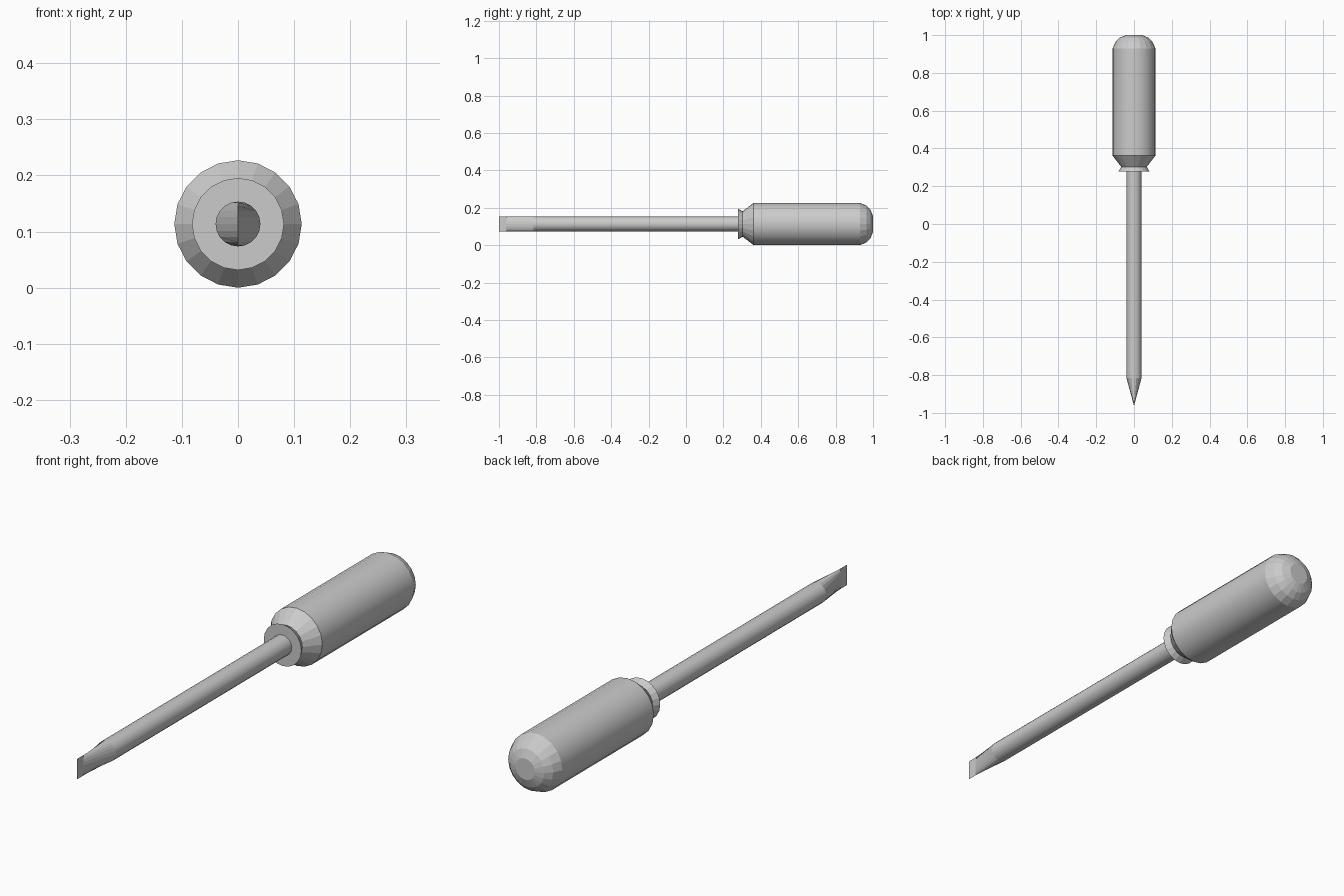
import bpy, bmesh
from math import sin, cos, pi

if "Cube" in bpy.data.objects:
    bpy.data.objects.remove(bpy.data.objects["Cube"])

SIDES = 20
AXIS_Z = 0.1135


def lathe(name, rings, smooth_bands=()):
    """Skin rings (y, x radius, z radius) along y and cap both ends."""
    bm = bmesh.new()
    loops = []
    for y, rx, rz in rings:
        loops.append([bm.verts.new((rx * sin(2 * pi * i / SIDES), y,
                                    AXIS_Z + rz * cos(2 * pi * i / SIDES)))
                      for i in range(SIDES)])
    for k in range(len(loops) - 1):
        a, b = loops[k], loops[k + 1]
        for i in range(SIDES):
            j = (i + 1) % SIDES
            f = bm.faces.new((a[i], a[j], b[j], b[i]))
            f.smooth = k in smooth_bands
    bm.faces.new(loops[0])
    bm.faces.new(loops[-1])
    bmesh.ops.recalc_face_normals(bm, faces=bm.faces)
    # keep borders between smooth and flat bands crisp
    for e in bm.edges:
        e.smooth = all(f.smooth for f in e.link_faces)
    mesh = bpy.data.meshes.new(name)
    bm.to_mesh(mesh)
    bm.free()
    obj = bpy.data.objects.new(name, mesh)
    bpy.context.collection.objects.link(obj)
    return obj


# Handle: flared collar, neck, shoulder, long grip and domed end
handle_profile = [(0.277, 0.082), (0.303, 0.068), (0.362, 0.1135),
                  (0.93, 0.1135), (0.965, 0.098), (0.987, 0.075), (1.0, 0.042)]
lathe("handle", [(y, r, r) for y, r in handle_profile], smooth_bands=(2,))

# Shaft: round rod pinched to a thin upright blade
R = 0.04
lathe("shaft_and_blade", [(-1.0, 0.0005, R), (-0.96, 0.0008, R),
                          (-0.815, R, R), (0.3, R, R)], smooth_bands=(2,))
